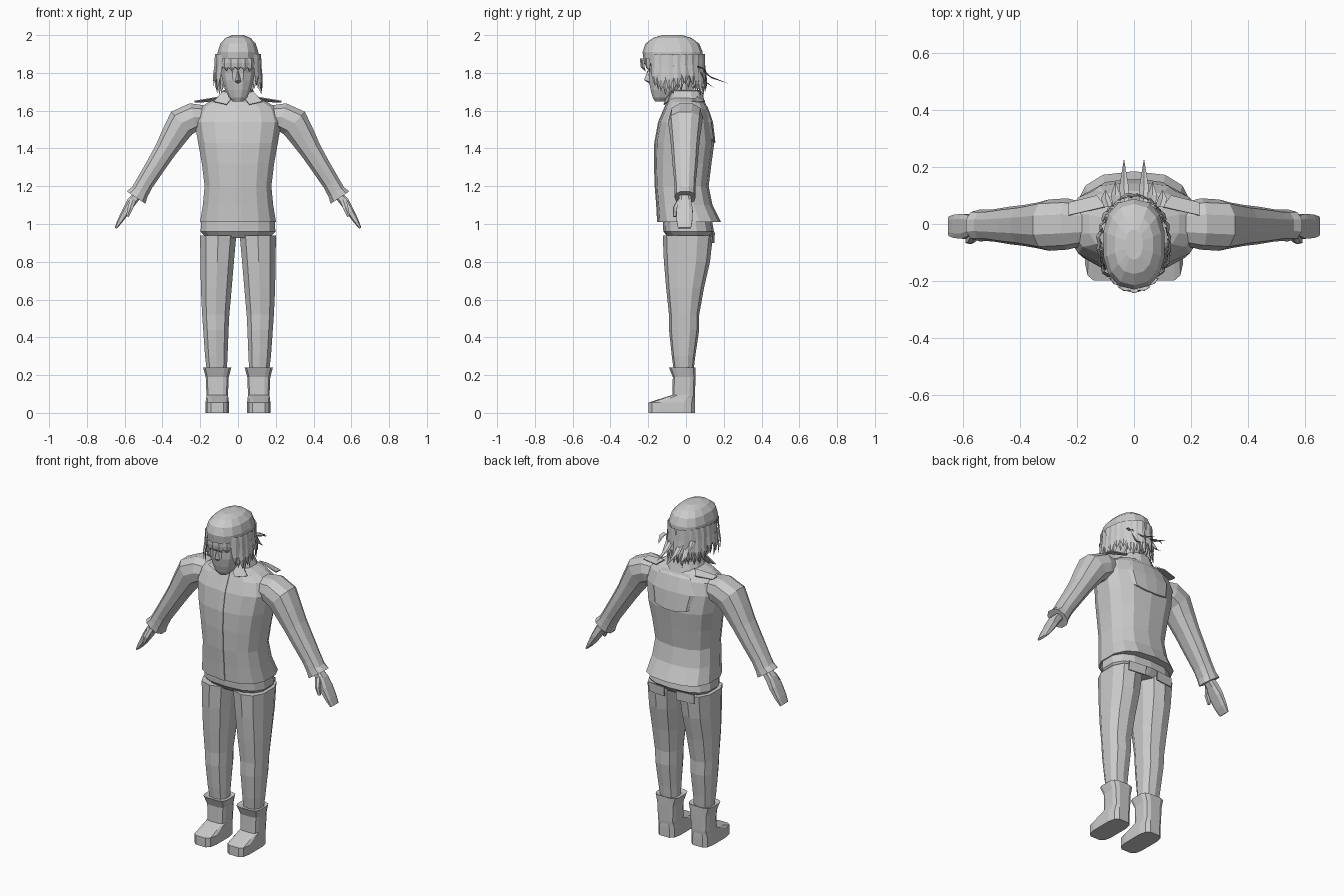
import bpy, bmesh, math, random
from mathutils import Vector

if "Cube" in bpy.data.objects:
    bpy.data.objects.remove(bpy.data.objects["Cube"])

random.seed(4)
grey = bpy.data.materials.new("plain grey")
grey.use_nodes = True
tone = (0.6, 0.6, 0.6, 1)
grey.diffuse_color = tone
grey.node_tree.nodes["Principled BSDF"].inputs["Base Color"].default_value = tone


def finish(name, bm):
    bmesh.ops.recalc_face_normals(bm, faces=bm.faces)
    mesh = bpy.data.meshes.new(name)
    bm.to_mesh(mesh)
    bm.free()
    mesh.materials.append(grey)
    ob = bpy.data.objects.new(name, mesh)
    bpy.context.collection.objects.link(ob)
    return ob


def loft(name, rings, n=12, box=0.8, side=1, follow=False, caps=True):
    """Skin rings (x, y, z, half width, half depth); follow tilts them along the path."""
    bm = bmesh.new()
    pts = [Vector(r[:3]) for r in rings]
    loops = []
    for i, r in enumerate(rings):
        d = Vector((0, 0, 1))
        if follow:
            d = pts[min(i + 1, len(pts) - 1)] - pts[max(i - 1, 0)]
        u = Vector((d.z, 0, -d.x)).normalized()
        loop = []
        for k in range(n):
            t = (k + 0.5) * math.tau / n
            c, s = math.cos(t), math.sin(t)
            p = pts[i] + u * r[3] * math.copysign(abs(c) ** box, c)
            p.y += r[4] * math.copysign(abs(s) ** box, s)
            p.x *= side
            loop.append(bm.verts.new(p))
        loops.append(loop)
    for a, b in zip(loops, loops[1:]):
        for k in range(n):
            bm.faces.new((a[k], a[k - 1], b[k - 1], b[k]))
    if caps:
        bm.faces.new(loops[0])
        bm.faces.new(loops[-1])
    return finish(name, bm)


def body(spans, x=0):
    """Turn (z, half width, front y, back y) into rings."""
    return [(x, (f + b) / 2, z, w, (b - f) / 2) for z, w, f, b in spans]


def plate(name, corners, side=1, thick=0.006):
    bm = bmesh.new()
    bm.faces.new([bm.verts.new((x * side, y, z)) for x, y, z in corners])
    ob = finish(name, bm)
    ob.modifiers.new("thickness", "SOLIDIFY").thickness = thick
    ob.modifiers["thickness"].offset = 0
    return ob


# Jacket
jacket = [(1.01, .205, -.15, .185), (1.1, .19, -.155, .14), (1.2, .18, -.163, .12),
          (1.32, .195, -.167, .135), (1.43, .215, -.165, .15), (1.54, .235, -.145, .135),
          (1.61, .215, -.115, .115), (1.645, .16, -.1, .1), (1.67, .09, -.08, .07)]
loft("jacket", body(jacket), 14, .75)

# Front placket follows the jacket
bm = bmesh.new()
rows = [[bm.verts.new((x, f + o, z)) for x, o in ((-.017, .01), (-.017, -.003), (.017, -.003), (.017, .01))]
        for z, w, f, b in jacket]
for a, b in zip(rows, rows[1:]):
    for k in range(3):
        bm.faces.new((a[k], a[k + 1], b[k + 1], b[k]))
finish("placket", bm)

# Back yoke, overhanging the jacket back
bm = bmesh.new()
rows = []
for z, w, y in ((1.43, .17, .156), (1.54, .2, .143), (1.62, .17, .115), (1.66, .09, .08)):
    rows.append([bm.verts.new((w * t, y - .07 * t ** 4, z + (.04 * t * t if z < 1.5 else 0)))
                 for t in (-1, -.6, -.2, .2, .6, 1)])
for a, b in zip(rows, rows[1:]):
    for k in range(5):
        bm.faces.new((a[k], a[k + 1], b[k + 1], b[k]))
yoke = finish("back_yoke", bm)
yoke.modifiers.new("thickness", "SOLIDIFY").thickness = .012

# Folded collar and neck
loft("collar", body([(1.64, .115, -.105, .105), (1.705, .085, -.085, .085),
                     (1.71, .075, -.075, .07), (1.66, .065, -.06, .05)]), 12, .9, caps=False)
loft("neck", body([(1.62, .055, -.07, .04), (1.78, .055, -.1, .03)]), 8)

# Trousers seat
loft("trousers_seat", body([(.925, .17, -.09, .12), (.96, .202, -.12, .148), (1.06, .195, -.125, .13)]), 14, .75)

for side, tag in ((1, "left"), (-1, "right")):
    # Trouser leg
    leg = [(.112, -.012, .22, .055, .052), (.115, -.013, .3, .062, .062),
           (.117, -.01, .44, .07, .08), (.118, -.01, .52, .075, .08),
           (.115, -.005, .66, .085, .1), (.11, .005, .8, .092, .122), (.105, .01, .94, .1, .133)]
    loft(tag + "_trouser_leg", leg, 10, .8, side)
    plate(tag + "_back_pocket_flap", [(.04, .15, .955), (.15, .138, .955), (.15, .135, .9), (.04, .147, .9)], side)

    # Boot: sole, toe, shaft and flared rim
    boot = [(.11, -.075, 0, .063, .125), (.11, -.075, .055, .063, .125), (.11, -.04, .078, .06, .088),
            (.11, -.012, .095, .058, .061), (.11, -.01, .19, .062, .061),
            (.11, -.02, .24, .076, .071), (.11, -.015, .235, .06, .055)]
    loft(tag + "_boot", boot, 12, .5, side)

    # Sleeve with flared cuff
    sleeve = [(.17, 0, 1.57, .06, .075), (.235, 0, 1.565, .08, .09), (.298, -.004, 1.535, .085, .09),
              (.34, -.005, 1.465, .072, .08), (.385, -.005, 1.39, .06, .072), (.435, -.005, 1.31, .054, .066),
              (.495, -.005, 1.215, .049, .056), (.52, -.005, 1.17, .05, .055),
              (.54, -.005, 1.14, .062, .056), (.535, -.005, 1.148, .04, .04)]
    loft(tag + "_sleeve", sleeve[:-1], 10, .85, side, True)

    # Mitten-like hand and thumb
    hand = [(.53, -.005, 1.155, .024, .03), (.565, -.005, 1.115, .026, .036), (.592, -.008, 1.07, .022, .046),
            (.625, -.008, 1.015, .015, .043), (.648, -.008, .978, .006, .036)]
    loft(tag + "_hand", hand, 8, .6, side, True)
    thumb = [(.555, -.03, 1.13, .018, .016), (.57, -.055, 1.085, .016, .015), (.585, -.06, 1.04, .008, .009)]
    loft(tag + "_thumb", thumb, 6, .8, side, True)

    # Collar points and shoulder tabs
    plate(tag + "_collar_point", [(.015, -.088, 1.69), (.08, -.075, 1.7), (.13, -.095, 1.648), (.06, -.117, 1.632)], side)
    plate(tag + "_shoulder_tab", [(.1, .06, 1.672), (.13, .1, 1.65), (.23, .075, 1.645), (.23, .03, 1.65)], side)

# Face
face = [(1.648, .028, -.165, -.1), (1.67, .05, -.178, -.07), (1.71, .07, -.19, -.03), (1.76, .085, -.2, .02),
        (1.8, .093, -.2, .05), (1.85, .098, -.212, .06), (1.92, .085, -.2, .05)]
loft("head", body(face), 12, .85)

bm = bmesh.new()
top, tip, low = [bm.verts.new(p) for p in ((0, -.203, 1.815), (0, -.222, 1.762), (0, -.192, 1.742))]
for s in (-1, 1):
    wing = bm.verts.new((.02 * s, -.19, 1.752))
    bm.faces.new((top, tip, wing))
    bm.faces.new((tip, low, wing))
finish("nose", bm)

# Hair cap
cap = [(1.8, .1, -.15, .075), (1.85, .108, -.222, .088), (1.91, .11, -.23, .088), (1.955, .096, -.215, .07),
       (1.985, .068, -.175, .03), (2.0, .03, -.125, -.02)]
loft("hair_cap", body(cap), 14, .85)


# Hair locks: pointed strips that leave the cap and taper away
def lock(bm, turn, z0, z1, width, flare):
    t = math.radians(turn)
    out = Vector((math.sin(t), -math.cos(t), 0))
    root = Vector((.108 * out.x, -.07 + .158 * out.y, z0))
    along = Vector((math.cos(t), math.sin(t), 0)) * width / 2
    rows = []
    for f, w in ((0, .7), (.35, 1), (.7, .7)):
        p = root + out * (.008 + flare * f * f)
        p.z += (z1 - z0) * f
        a, b = bm.verts.new(p - along * w), bm.verts.new(p + along * w)
        ridge = bm.verts.new(p + out * .007)
        rows.append((a, ridge, b))
    end = bm.verts.new(root + out * flare + Vector((0, 0, z1 - z0)))
    for p, q in zip(rows, rows[1:]):
        for k in range(2):
            bm.faces.new((p[k], p[k + 1], q[k + 1], q[k]))
    for k in range(2):
        bm.faces.new((rows[-1][k], rows[-1][k + 1], end))


bm = bmesh.new()
for turn in (-36, -18, 0, 18, 36):
    lock(bm, turn, 1.875, 1.805 + .02 * random.random(), .05, -.008)
finish("fringe", bm)

bm = bmesh.new()
for turn in range(56, 181, 14):
    for s in (-1, 1):
        drop = 1.69 + .05 * random.random()
        lock(bm, s * turn, 1.9, drop, .055, .005 + .02 * random.random())
        lock(bm, s * (turn + 7), 1.84, drop - .02, .035, .02 * random.random())
finish("hair_locks", bm)

# Loose flicks at the nape
bm = bmesh.new()
for s in (-1, 1):
    for x, y, z in ((.035, .23, 1.742), (.065, .15, 1.72), (.1, .12, 1.79)):
        path = [Vector(p) for p in ((x * .9 * s, .06, 1.83), (x * s, .07 + (y - .07) * .4, z + .03), (x * s, y, z))]
        pairs = [[bm.verts.new(p + Vector((o, 0, abs(o) / 2))) for o in (-.016, 0, .016)] for p in path[:2]]
        end = bm.verts.new(path[2])
        for k in range(2):
            bm.faces.new((pairs[0][k], pairs[0][k + 1], pairs[1][k + 1], pairs[1][k]))
            bm.faces.new((pairs[1][k], pairs[1][k + 1], end))
finish("hair_flicks", bm)
